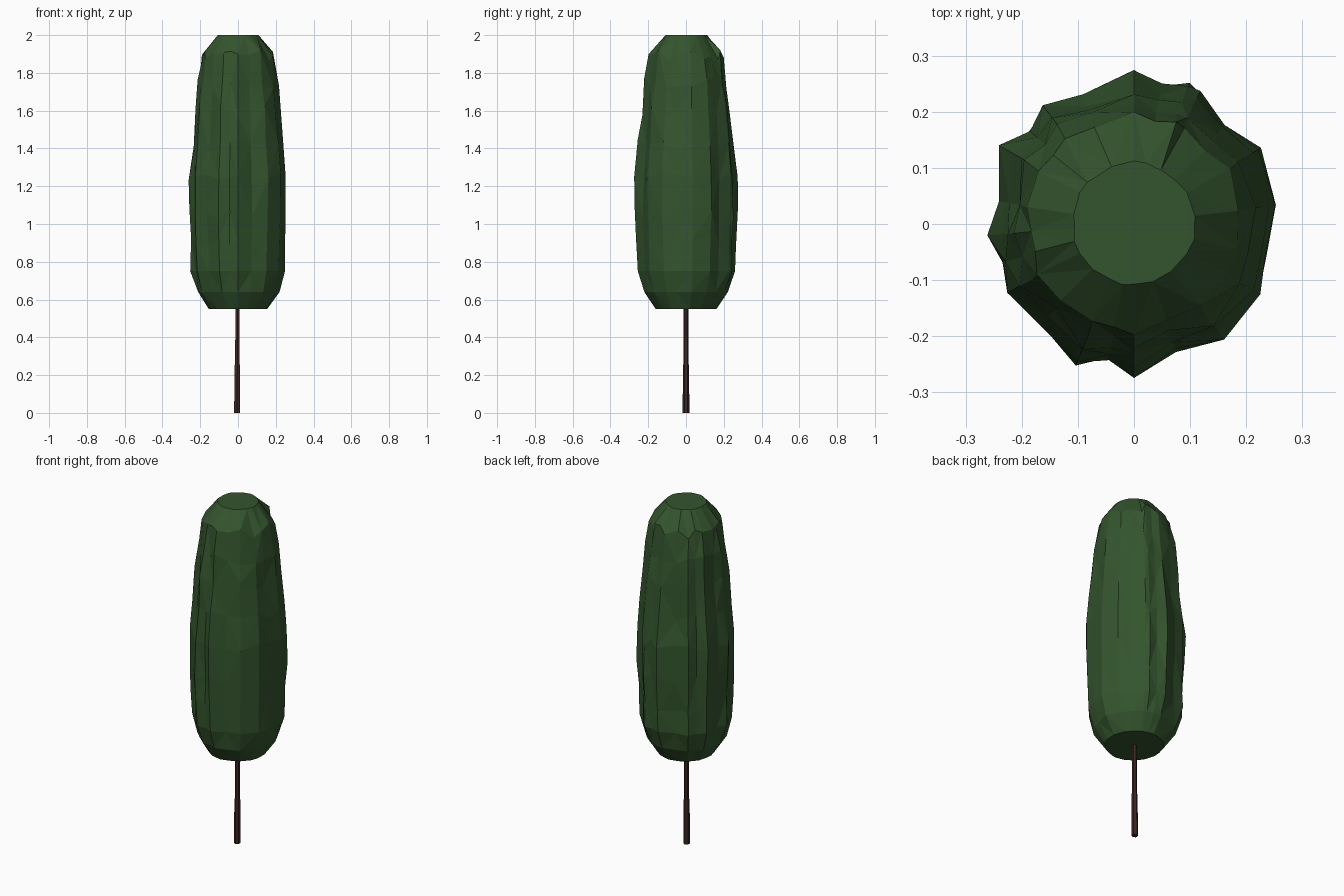
import bpy, math, random
from mathutils import Vector

if "Cube" in bpy.data.objects:
    bpy.data.objects.remove(bpy.data.objects["Cube"])

random.seed(4)


def material(name, rgb):
    m = bpy.data.materials.new(name)
    m.diffuse_color = (*rgb, 1)
    m.use_nodes = True
    m.node_tree.nodes["Principled BSDF"].inputs["Base Color"].default_value = m.diffuse_color
    return m


def loft(name, rings, mat):
    # skin equal-length rings of points into a closed, flat-shaded solid
    n = len(rings[0])
    verts = [p for r in rings for p in r]
    faces = [tuple(reversed(range(n))),
             tuple(range((len(rings) - 1) * n, len(rings) * n))]
    for k in range(len(rings) - 1):
        for i in range(n):
            j = (i + 1) % n
            a, b, c, d = k*n + i, k*n + j, (k+1)*n + j, (k+1)*n + i
            # alternate the diagonal for a faceted look
            faces += [(a, b, c), (a, c, d)] if (i + k) % 2 else [(a, b, d), (b, c, d)]
    me = bpy.data.meshes.new(name)
    me.from_pydata(verts, [], faces)
    me.materials.append(mat)
    ob = bpy.data.objects.new(name, me)
    bpy.context.collection.objects.link(ob)
    return ob


# Foliage: widest outline seen from the top, scaled along a column profile
outline = [(.26, .035), (.225, .135), (.165, .18), (.12, .24), (.1, .253),
           (.05, .252), (0, .277), (-.09, .23), (-.168, .218), (-.19, .17),
           (-.24, .14), (-.24, .04), (-.26, -.02), (-.24, -.07), (-.23, -.125),
           (-.165, -.18), (-.105, -.255), (-.045, -.245), (0, -.275),
           (.075, -.23), (.16, -.205), (.225, -.125), (.235, -.06)]
# z, mean radius, how strongly the ribs follow the outline, jitter
profile = [(.55, .157, .15, .003), (.64, .215, .5, .006), (.75, .244, .9, .006),
           (.9, .246, .9, .006), (1.06, .253, 1, .005), (1.25, .253, 1, .006),
           (1.42, .237, .8, .007), (1.6, .222, .7, .007), (1.75, .209, .6, .008),
           (1.89, .182, .6, .010), (2.0, .109, .1, .003)]
rings = []
for k, (z, r, rib, jit) in enumerate(profile):
    ring = []
    for x, y in outline:
        v = Vector((x, y))
        rad = r * (1 + rib * (v.length / .256 - 1)) + random.uniform(-jit, jit)
        v = v.normalized() * rad
        if z == 1.89:  # the crown is wider from side to side
            v.x *= 1.05
        dz = 0 if k in (0, len(profile) - 1) else random.uniform(-.03, .03)
        if z in (.64, .75):
            dz = 0
        ring.append((v.x, v.y, z + dz))
    rings.append(ring)
loft("foliage", rings, material("leaf_green", (.034, .09, .027)))

# Trunk: thin six-sided stem, slightly thicker at the foot
trunk = [(0, .018), (.25, .016), (.26, .014), (.6, .012)]
rings = [[(-.005 * (1 - z) + r * math.cos(i * math.pi / 3 + math.pi / 6),
           r * math.sin(i * math.pi / 3 + math.pi / 6), z) for i in range(6)]
         for z, r in trunk]
loft("trunk", rings, material("bark_brown", (.045, .02, .017)))
